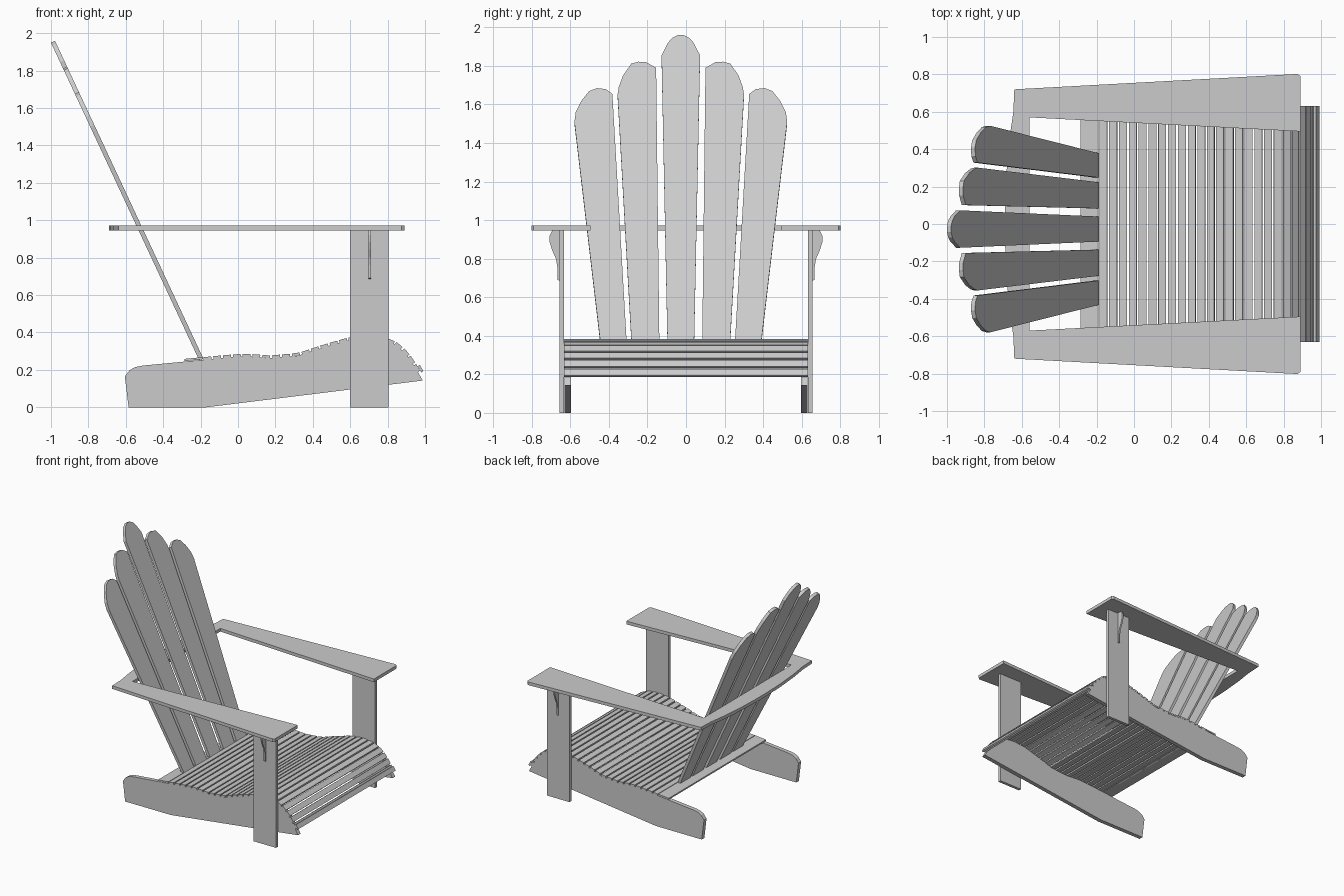
import bpy, bmesh
from mathutils import Vector

cube = bpy.data.objects.get("Cube")
if cube:
    bpy.data.objects.remove(cube)

# One painted-timber colour
paint = bpy.data.materials.new("grey_timber")
paint.use_nodes = True
GREY = (0.6, 0.6, 0.6, 1)
paint.diffuse_color = GREY
paint.node_tree.nodes["Principled BSDF"].inputs["Base Color"].default_value = GREY

X, Y, Z = Vector((1, 0, 0)), Vector((0, 1, 0)), Vector((0, 0, 1))


def board(name, outline, origin, u, v, depth):
    """Flat board: an outline in the u-v plane, extruded along depth."""
    bm = bmesh.new()
    origin, u, v = Vector(origin), Vector(u), Vector(v)
    face = bm.faces.new([bm.verts.new(origin + u * a + v * b) for a, b in outline])
    new = bmesh.ops.extrude_face_region(bm, geom=[face])["geom"]
    moved = [e for e in new if isinstance(e, bmesh.types.BMVert)]
    bmesh.ops.translate(bm, verts=moved, vec=Vector(depth))
    bmesh.ops.recalc_face_normals(bm, faces=bm.faces)
    mesh = bpy.data.meshes.new(name)
    bm.to_mesh(mesh)
    bm.free()
    mesh.materials.append(paint)
    obj = bpy.data.objects.new(name, mesh)
    bpy.context.collection.objects.link(obj)
    return obj


def rect(a0, a1, b0, b1):
    return [(a0, b0), (a1, b0), (a1, b1), (a0, b1)]


# Contoured seat curve (x, z) along the top of the slats
seat = [Vector(p) for p in [
    (-0.185, 0.268), (-0.06, 0.28), (0.04, 0.287), (0.17, 0.277), (0.32, 0.29),
    (0.41, 0.32), (0.5, 0.348), (0.59, 0.373), (0.7, 0.384), (0.79, 0.373),
    (0.85, 0.348), (0.91, 0.295), (0.96, 0.22), (1.0, 0.15)]]
SLAT_T, SLAT_W, COUNT = 0.014, 0.042, 25


def seat_point(s):
    """Point at arc length s along the seat curve."""
    for a, b in zip(seat, seat[1:]):
        length = (b - a).length
        if s <= length:
            break
        s -= length
    return a + (b - a).normalized() * s


total = sum((b - a).length for a, b in zip(seat, seat[1:]))
pitch = (total - SLAT_W) / (COUNT - 1)
for i in range(COUNT):
    a = seat_point(i * pitch)
    b = seat_point(i * pitch + SLAT_W)
    t = (b - a).normalized()
    down = Vector((t.y, -t.x)) * SLAT_T
    board(f"seat_slat_{i + 1}", [a, b, b + down, a + down],
          (0, -0.632, 0), X, Z, Y * 1.264)

# Rail top follows the seat curve just beneath the slats
rail_top = []
for i, p in enumerate(seat):
    t = (seat[min(i + 1, len(seat) - 1)] - seat[max(i - 1, 0)]).normalized()
    rail_top.append(p + Vector((t.y, -t.x)) * SLAT_T)
rail = [(-0.585, 0), (-0.605, 0.165), (-0.58, 0.198), (-0.55, 0.215), (-0.51, 0.223)]
rail += rail_top + [(-0.17, 0)]

arm = [(-0.64, 0.72), (0.875, 0.802), (0.89, 0.79), (0.89, 0.495),
       (-0.56, 0.57), (-0.645, 0.6)]
bracket = [(0.655, 0.945), (0.695, 0.945), (0.707, 0.92), (0.707, 0.885),
           (0.695, 0.845), (0.675, 0.8), (0.668, 0.76), (0.667, 0.69), (0.655, 0.685)]

for side, label in ((1, "left"), (-1, "right")):
    out = Y * side
    board(f"side_rail_{label}", rail, out * 0.597, X, Z, out * 0.034)
    board(f"front_leg_{label}", rect(0.6, 0.805, 0, 0.945), out * 0.632, X, Z, out * 0.024)
    board(f"arm_{label}", arm, Z * 0.945, X, out, Z * 0.026)
    board(f"arm_bracket_{label}", bracket, X * 0.699, out, Z, X * 0.013)

# Bowed rail joining the arms behind the back
half = [(-0.56, 0.57), (-0.645, 0.6), (-0.667, 0.45), (-0.684, 0.25), (-0.69, 0.08)]
bow = half + [(x, -y) for x, y in reversed(half)]
board("back_arm_rail", bow, Z * 0.945, X, Y, Z * 0.026)

# Cross plank under the foot of the back
board("lower_back_rail", [(-0.285, 0.247), (-0.19, 0.256), (-0.19, 0.268), (-0.285, 0.259)],
      (0, -0.632, 0), X, Z, Y * 1.264)

# Fan of reclined back slats, outlines as (sideways, height)
FOOT, LEAN = 0.262, 0.4667
centre = [(-0.067, FOOT), (0.067, FOOT), (0.1, 1.855), (0.067, 1.92), (0.045, 1.945),
          (0.015, 1.96), (-0.015, 1.96), (-0.045, 1.945), (-0.067, 1.92), (-0.1, 1.855)]
inner = [(0.11, FOOT), (0.25, FOOT), (0.328, 1.65), (0.322, 1.69), (0.3, 1.75),
         (0.257, 1.812), (0.22, 1.822), (0.18, 1.82), (0.128, 1.79)]
outer = [(0.275, FOOT), (0.405, FOOT), (0.552, 1.51), (0.545, 1.56), (0.515, 1.62),
         (0.475, 1.67), (0.435, 1.685), (0.39, 1.68), (0.355, 1.655)]
lean = Vector((-LEAN, 0, 1))
back = Vector((-1, 0, -LEAN)).normalized() * 0.024
origin = (FOOT * LEAN - 0.186, -0.027, 0)
board("back_slat_centre", centre, origin, Y, lean, back)
for side, label in ((1, "left"), (-1, "right")):
    board(f"back_slat_inner_{label}", inner, origin, Y * side, lean, back)
    board(f"back_slat_outer_{label}", outer, origin, Y * side, lean, back)
